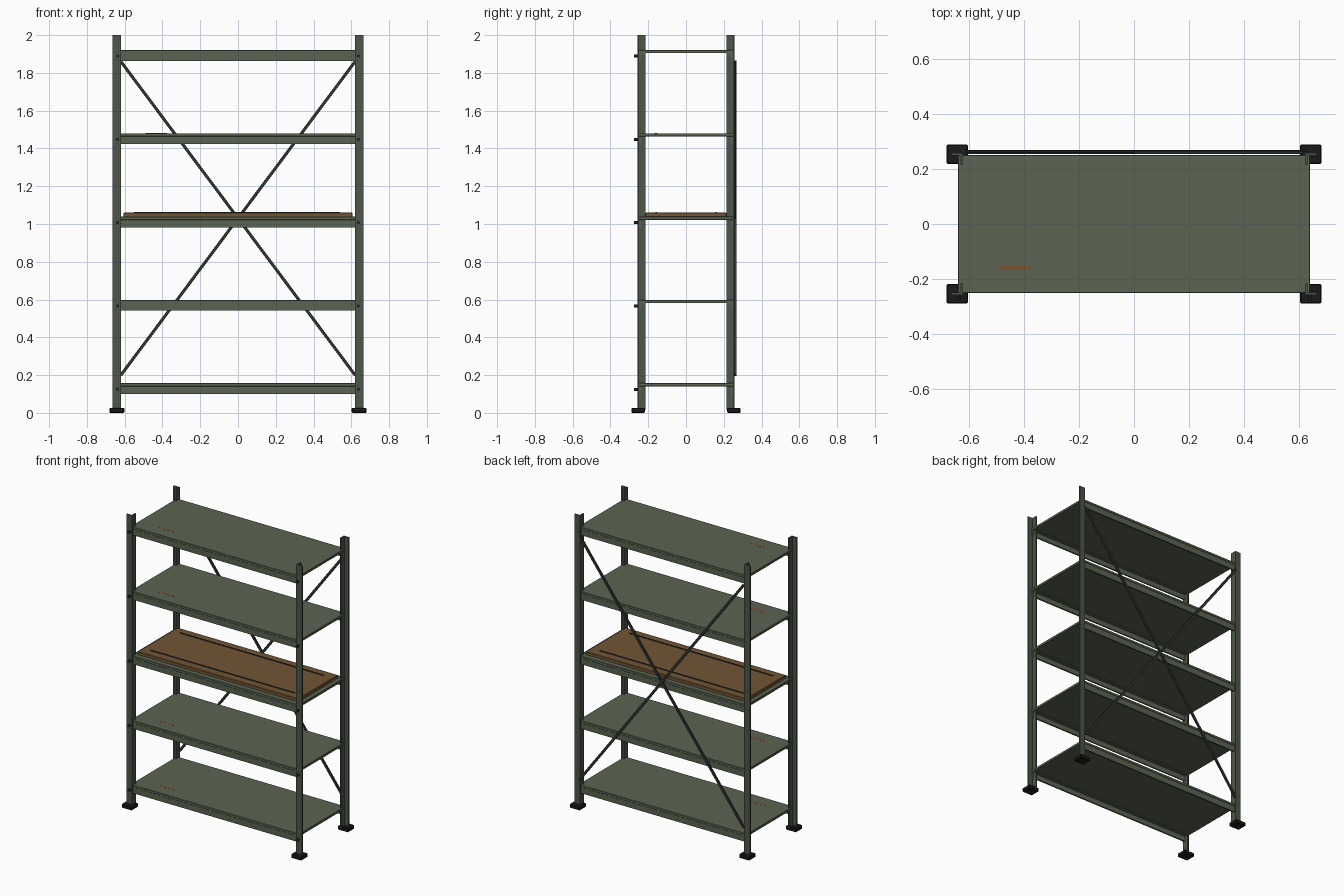
import bpy, bmesh, math
from mathutils import Matrix

if "Cube" in bpy.data.objects:
    bpy.data.objects.remove(bpy.data.objects["Cube"])


def mat(name, rgb):
    m = bpy.data.materials.new(name)
    m.diffuse_color = (*rgb, 1)
    m.use_nodes = True
    m.node_tree.nodes["Principled BSDF"].inputs["Base Color"].default_value = m.diffuse_color
    return m


FRAME = mat("frame green", (0.075, 0.092, 0.066))
SHELF = mat("shelf green", (0.105, 0.127, 0.085))
WOOD = mat("brown board", (0.165, 0.092, 0.036))
STEEL = mat("dark steel", (0.028, 0.035, 0.030))
BLACK = mat("black rubber", (0.010, 0.010, 0.010))
RUST = mat("rust", (0.20, 0.085, 0.03))


def finish(name, bm, material, bevel=0):
    bmesh.ops.recalc_face_normals(bm, faces=bm.faces)
    me = bpy.data.meshes.new(name)
    bm.to_mesh(me)
    bm.free()
    me.materials.append(material)
    ob = bpy.data.objects.new(name, me)
    bpy.context.collection.objects.link(ob)
    if bevel:
        b = ob.modifiers.new("bevel", "BEVEL")
        b.width, b.segments = bevel, 1
    return ob


def box(name, x, y, z, material, bevel=0):
    """Box from (min, max) pairs."""
    bm = bmesh.new()
    bmesh.ops.create_cube(bm, size=1)
    for v in bm.verts:
        for i, r in enumerate((x, y, z)):
            v.co[i] = (r[0] + r[1]) / 2 + v.co[i] * (r[1] - r[0])
    return finish(name, bm, material, bevel)


def span(s, a, b):
    return tuple(sorted((s * a, s * b)))


def prism(name, pts, axis, lo, hi, material):
    """Extrude a profile: axis 'z' takes (x, y), axis 'x' takes (y, z)."""
    bm = bmesh.new()
    to3 = (lambda p: (p[0], p[1], lo)) if axis == "z" else (lambda p: (lo, p[0], p[1]))
    f = bm.faces.new([bm.verts.new(to3(p)) for p in pts])
    r = bmesh.ops.extrude_face_region(bm, geom=[f])
    d = (0, 0, hi - lo) if axis == "z" else (hi - lo, 0, 0)
    bmesh.ops.translate(bm, vec=d, verts=[g for g in r["geom"] if isinstance(g, bmesh.types.BMVert)])
    return finish(name, bm, material)


# angle-section uprights with rubber feet
for sx in (-1, 1):
    for sy in (-1, 1):
        prof = [(0.62, 0.258), (0.664, 0.258), (0.664, 0.248),
                (0.63, 0.248), (0.63, 0.215), (0.62, 0.215)]
        prism("upright", [(sx * a, sy * b) for a, b in prof], "z", 0.015, 2.0, FRAME)
        box("foot", span(sx, 0.602, 0.68), span(sy, 0.218, 0.288), (0, 0.027), BLACK, 0.004)

# five shelves: panel, front and back beams, bolts, rust mark
for i in range(5):
    z = 0.10 + 0.441 * i
    box("shelf_panel", (-0.638, 0.638), (-0.25, 0.25), (z + 0.04, z + 0.057), SHELF, 0.002)
    for sy in (-1, 1):
        prof = [(0.248, 0), (0.248, 0.042), (0.215, 0.042), (0.215, 0.034),
                (0.238, 0.034), (0.238, 0)]
        prism("shelf_beam", [(sy * a, z + b) for a, b in prof], "x", -0.632, 0.632, SHELF)
    for sx in (-1, 1):
        bm = bmesh.new()
        bmesh.ops.create_cone(bm, cap_ends=True, segments=10, radius1=0.008, radius2=0.008, depth=0.02,
                              matrix=Matrix.Translation((sx * 0.637, -0.266, z + 0.025))
                              @ Matrix.Rotation(math.pi / 2, 4, "X"))
        finish("bolt", bm, STEEL)
    if i != 2:
        box("rust_mark", (-0.49, -0.375), (-0.166, -0.15), (z + 0.056, z + 0.0575), RUST)

# wooden board on the middle shelf with two dark strips
box("board", (-0.607, 0.607), (-0.215, 0.215), (1.036, 1.06), WOOD, 0.003)
for sy in (-1, 1):
    box("board_strip", (-0.55, 0.54), span(sy, 0.153, 0.161), (1.056, 1.064), STEEL)

# crossed back braces
L = math.hypot(1.24, 1.66)
for s in (-1, 1):
    y = 0.259 + 0.002 * s
    ob = box("back_brace", (-L / 2, L / 2), (-0.005, 0.005), (-0.008, 0.008), STEEL)
    ob.location = (0, y + 0.002, 1.03)
    ob.rotation_euler = (0, s * math.atan2(1.66, 1.24), 0)
